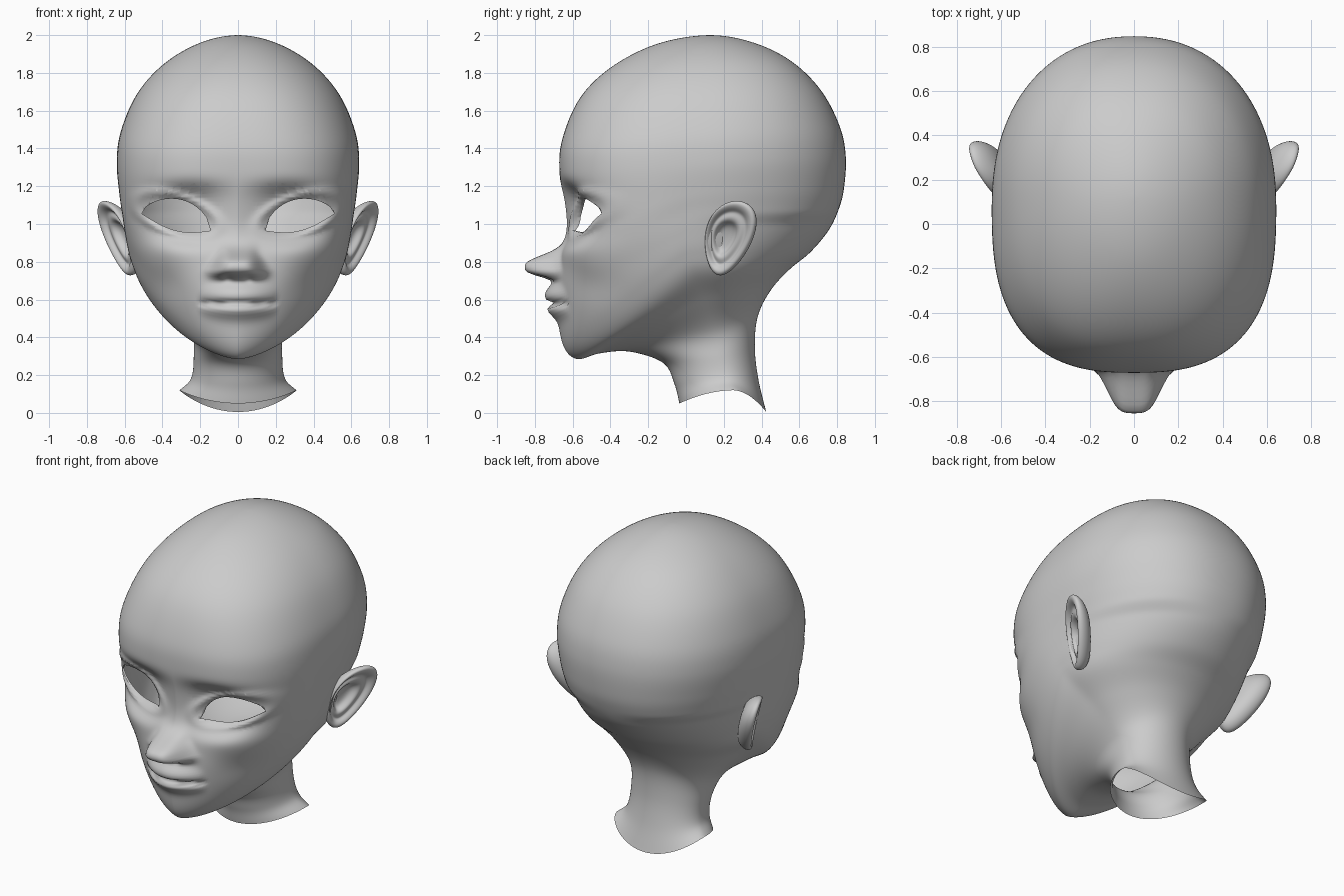
import bpy
import bmesh
from math import sin, cos, pi, exp
from mathutils import Vector

cube = bpy.data.objects.get("Cube")
if cube:
    bpy.data.objects.remove(cube)

clay = bpy.data.materials.new("clay_grey")
clay.use_nodes = True
clay.diffuse_color = (0.6, 0.6, 0.6, 1)
clay.node_tree.nodes["Principled BSDF"].inputs["Base Color"].default_value = clay.diffuse_color


def add_object(name, bm):
    """Turn a bmesh into a smooth shaded object."""
    bmesh.ops.recalc_face_normals(bm, faces=bm.faces)
    for face in bm.faces:
        face.smooth = True
    mesh = bpy.data.meshes.new(name)
    bm.to_mesh(mesh)
    bm.free()
    mesh.materials.append(clay)
    obj = bpy.data.objects.new(name, mesh)
    bpy.context.collection.objects.link(obj)
    return obj


def bridge(bm, rings):
    """Skin closed rings of vertices with quads."""
    for low, high in zip(rings, rings[1:]):
        for i in range(len(low)):
            j = (i + 1) % len(low)
            bm.faces.new((low[i], low[j], high[j], high[i]))


def spline(rows, steps):
    """Smooth curve through rows of values, where the last row only steers the end."""
    rows = [Vector(r) for r in rows]
    rows.insert(0, 2 * rows[0] - rows[1])
    result = []
    for a, b, c, d in zip(rows, rows[1:], rows[2:], rows[3:]):
        for k in range(steps):
            t = k / steps
            result.append(b + (c - a) * (t / 2) + (2 * a - 5 * b + 4 * c - d) * (t * t / 2)
                          + (3 * b - a - 3 * c + d) * (t ** 3 / 2))
    return result


# Head guide rings: front y z, side x y z, back y z, front roundness
GUIDES = [
    (-.035, .05, .31, .25, .12, .425, .005, 2),
    (-.06, .15, .25, .21, .18, .385, .17, 2),
    (-.12, .265, .235, .17, .29, .365, .34, 2),
    (-.3, .325, .25, .14, .43, .38, .51, 2),
    (-.46, .315, .39, .09, .6, .45, .65, 1.75),
    (-.58, .285, .525, .04, .74, .55, .76, 1.55),
    (-.655, .37, .575, 0, .85, .66, .85, 1.6),
    (-.685, .6, .6, 0, .97, .76, .97, 1.9),
    (-.67, .8, .615, .02, 1.08, .815, 1.09, 2.3),
    (-.64, 1, .63, .05, 1.18, .84, 1.2, 2.6),
    (-.67, 1.27, .643, .08, 1.33, .848, 1.36, 2.7),
    (-.655, 1.45, .622, .09, 1.49, .815, 1.52, 2.6),
    (-.56, 1.67, .535, .1, 1.69, .715, 1.71, 2.4),
    (-.39, 1.835, .39, .1, 1.85, .555, 1.865, 2.2),
    (-.15, 1.955, .2, .11, 1.96, .35, 1.963, 2),
    (.12, 2, 0, .12, 2, .12, 2, 2),
    (.35, 1.963, -.2, .11, 1.96, -.15, 1.955, 2),
]


def bump(x, z, wide, tall, power=2):
    return exp(-abs(x / wide) ** 2 - abs(z / tall) ** power)


def face_relief(x, z):
    """Forward or backward shift that shapes the face."""
    x = abs(x)
    # Eye sockets, lids and cheeks
    shift = .085 * bump(x - .26, z - 1.05, .18, .15, 4)
    ring = ((x - .33) / .2) ** 2 + ((z - 1.05 - .25 * (x - .33)) / .095) ** 2
    shift -= .018 * exp(-((ring ** .5 - 1.1) / .22) ** 2)
    shift -= .015 * bump(x - .36, z - .86, .16, .09)
    shift += .015 * bump(x - .38, z - .68, .12, .1)
    # Nose ball, wings and nostrils
    wide = .088 + .045 * min(1, max(0, (.85 - z) / .1))
    if z > .785:
        shift -= .18 * exp(-(x / wide) ** 4 - ((z - .785) / .065) ** 2)
    else:
        shift -= .18 * exp(-(x / wide) ** 4 - ((.785 - z) / .069) ** 4)
    shift += .025 * bump(x - .055, z - .715, .025, .016)
    # Lips and mouth line
    taper = max(0, 1 - (x / .21) ** 2)
    if z > .58:
        shift -= .062 * taper * bump(0, z - .622, 1, .025 + .045 * taper)
    else:
        shift -= .052 * taper * bump(0, z - .55, 1, .025 + .025 * taper)
    shift += .035 * taper ** .5 * bump(0, z - .579, 1, .011)
    return shift


def head_ring(bm, row, half=96):
    fy, fz, sx, sy, sz, by, bz, power = row
    arch = 1 + max(0, (.25 - sz) / .15)
    ring = []
    for k in range(-half, half):
        side = -1 if k < 0 else 1
        angle = pi * abs(k / half) ** 1.5
        c, s = cos(angle), max(0, sin(angle))
        end_y, end_z, n = (fy, fz, power) if c > 0 else (by, bz, max(2, min(power, 2.2)))
        reach = abs(c) ** (2 / n)
        ring.append(bm.verts.new((side * sx * s ** (2 / n),
                                  sy + (end_y - sy) * reach,
                                  sz + (end_z - sz) * reach ** arch)))
    return ring


def cut_eye(bm, side):
    """Cut an almond opening by clipping with its outline."""
    count = 16
    lower, upper = [], []
    for k in range(count + 1):
        t = k / count
        x, z = .145 + .365 * t, .965 + .09 * t
        arch = max(0, sin(pi * t ** .8))
        lower.append(Vector((side * x, 0, z - .045 * max(0, sin(pi * t)))))
        upper.append(Vector((side * x, 0, z + .125 * arch ** .6)))
    outline = lower + upper[-2:0:-1]
    inside = [f for f in bm.faces if f.calc_center_median().y < -.2
              and .08 < side * f.calc_center_median().x < .58
              and .88 < f.calc_center_median().z < 1.22]
    for p, q in zip(outline, outline[1:] + outline[:1]):
        out = Vector((q.z - p.z, 0, p.x - q.x)).normalized() * side
        geom = set(inside)
        for f in inside:
            geom.update(f.edges, f.verts)
        cut = bmesh.ops.bisect_plane(bm, geom=list(geom), dist=1e-5, plane_co=p, plane_no=out)
        inside = [g for g in cut["geom"] if isinstance(g, bmesh.types.BMFace)
                  and (g.calc_center_median() - p).dot(out) < 0]
    bmesh.ops.delete(bm, geom=inside, context="FACES")


# Head and neck shell, open at the neck
bm = bmesh.new()
rings = [head_ring(bm, row) for row in spline(GUIDES, 14)]
bridge(bm, rings)
crown = bm.verts.new((0, .12, 2))
for a, b in zip(rings[-1], rings[-1][1:] + rings[-1][:1]):
    bm.faces.new((a, b, crown))
inner = [v for ring in rings[1:] for v in ring]
for _ in range(10):
    bmesh.ops.smooth_vert(bm, verts=inner, factor=.5, use_axis_x=True, use_axis_y=True, use_axis_z=True)
for v in bm.verts:
    if v.co.y < -.2 and v.co.z > .3:
        v.co.y += face_relief(v.co.x, v.co.z) * min(1, (-.2 - v.co.y) / .15)
for side in (-1, 1):
    cut_eye(bm, side)

# Eyelid rims turned inward
rim = [e for e in bm.edges if e.is_boundary and e.verts[0].co.z > .5]
lid = bmesh.ops.extrude_edge_only(bm, edges=rim)["geom"]
bmesh.ops.translate(bm, vec=(0, .015, 0), verts=[g for g in lid if isinstance(g, bmesh.types.BMVert)])
add_object("head", bm)

# Ear profile from the back centre over the rim to the bowl: radius, height
EAR = [(.3, -.085), (.6, -.08), (.85, -.055), (1, -.015), (1, .015), (.9, .025),
       (.78, .01), (.7, -.012), (.58, .0), (.46, -.005), (.36, -.04), (.15, -.05)]


def add_ear(name, side, segments=24):
    bm = bmesh.new()
    rings = []
    for radius, height in EAR:
        ring = []
        for k in range(segments):
            angle = 2 * pi * k / segments
            up = .2 * radius * sin(angle)
            back = .13 * radius * cos(angle) * (1 + .25 * sin(angle)) + .22 * up - .045 * (1 - radius)
            # The front edge sinks into the head
            lift = height - .02 * radius * max(0, -cos(angle))
            out = .638 + .43 * back + .25 * up + .9 * lift
            ring.append(bm.verts.new((side * out, .225 + back - .4 * lift, .925 + up)))
        rings.append(ring)
    bridge(bm, rings)
    bm.faces.new(rings[0])
    bm.faces.new(rings[-1])
    ear = add_object(name, bm)
    ear.modifiers.new("round", "SUBSURF").levels = 2
    ear.modifiers["round"].render_levels = 2


add_ear("left_ear", 1)
add_ear("right_ear", -1)
